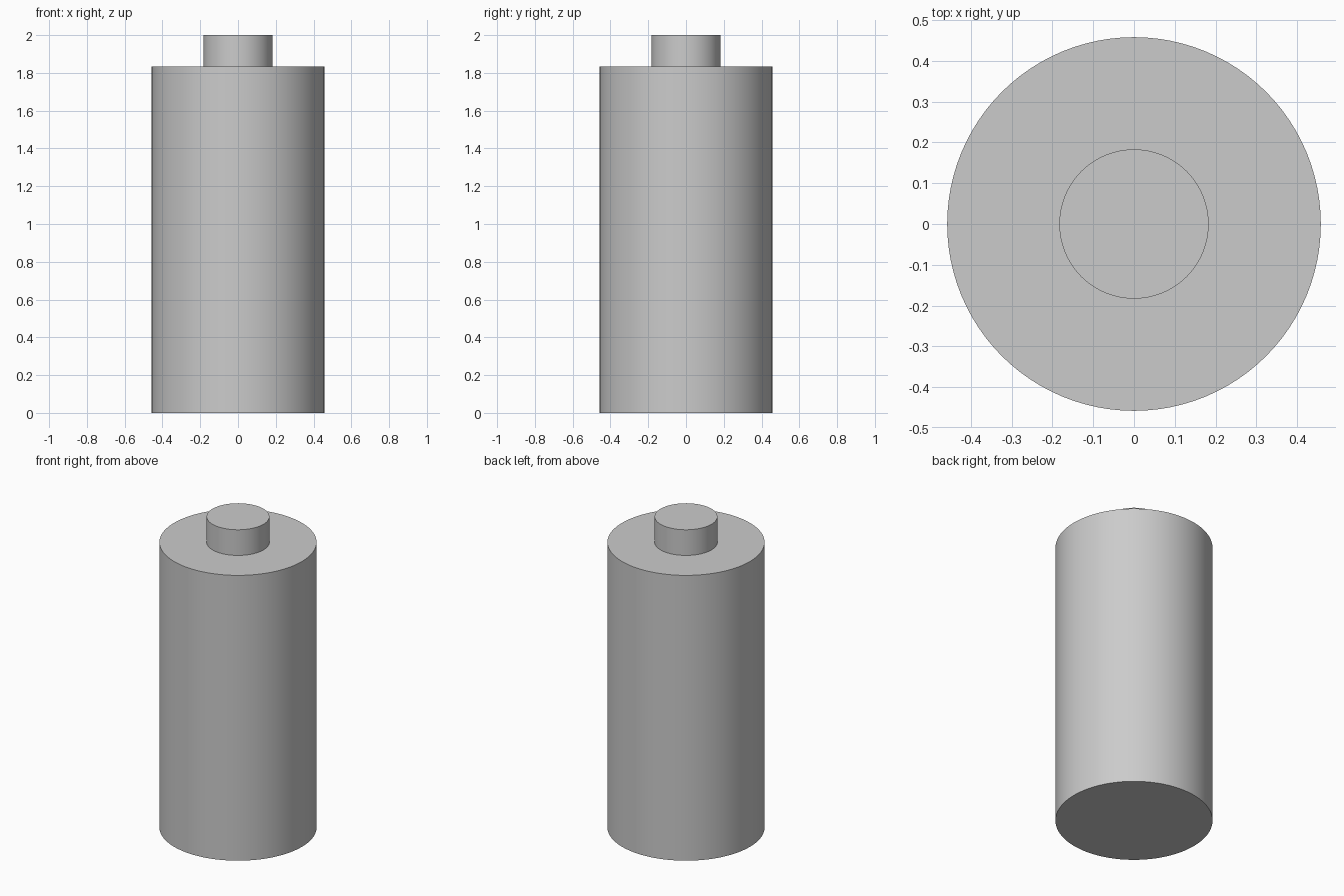
import bpy
import math

if "Cube" in bpy.data.objects:
    bpy.data.objects.remove(bpy.data.objects["Cube"])


def cylinder(name, radius, bottom, top):
    bpy.ops.mesh.primitive_cylinder_add(
        vertices=96, radius=radius, depth=top - bottom,
        location=(0, 0, (bottom + top) / 2))
    obj = bpy.context.object
    obj.name = name
    bpy.ops.object.shade_smooth_by_angle(angle=math.radians(30))
    return obj


# Main battery casing
cylinder("battery_body", 0.458, 0.0, 1.835)

# Raised contact on top
cylinder("top_terminal", 0.183, 1.835, 2.0)
